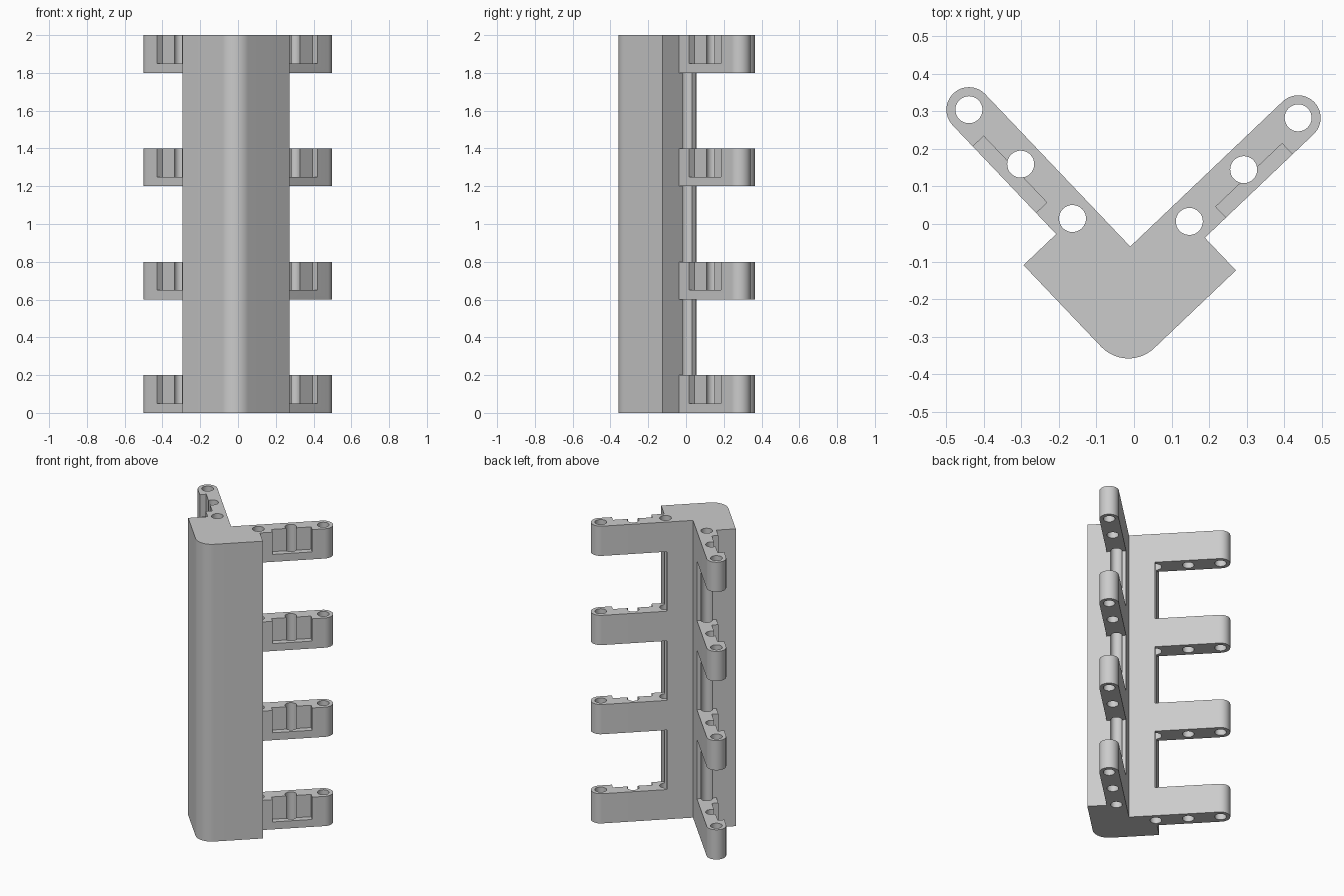
import bpy, bmesh, math
from mathutils import Matrix

if "Cube" in bpy.data.objects:
    bpy.data.objects.remove(bpy.data.objects["Cube"])

# Working frame: inner corner at the origin, one arm along +u, the other along +v
ANGLE = math.atan2(0.689, 0.724)
FRAME = Matrix.Translation((-0.01, -0.06, 0)) @ Matrix.Rotation(ANGLE, 4, 'Z')
THICK = 0.12          # arm width
EDGE = 0.16           # end of the corner post along each arm
REACH = 0.56          # centre of the rounded arm tip

grey = bpy.data.materials.new("light grey")
grey.diffuse_color = (0.6, 0.6, 0.6, 1)
grey.use_nodes = True
grey.node_tree.nodes["Principled BSDF"].inputs["Base Color"].default_value = grey.diffuse_color


def arc(cx, cy, r, a0, a1, n):
    """Points along an arc, angles in degrees."""
    return [(cx + r * math.cos(math.radians(a0 + (a1 - a0) * i / n)),
             cy + r * math.sin(math.radians(a0 + (a1 - a0) * i / n))) for i in range(n + 1)]


def prism(name, outline, z0, z1, swap=False):
    """Extrude an outline upwards; swap mirrors it onto the other arm."""
    if swap:
        outline = [(y, x) for x, y in outline]
    bm = bmesh.new()
    face = bm.faces.new([bm.verts.new((x, y, z0)) for x, y in outline])
    top = bmesh.ops.extrude_face_region(bm, geom=[face])["geom"]
    bmesh.ops.translate(bm, vec=(0, 0, z1 - z0),
                        verts=[v for v in top if isinstance(v, bmesh.types.BMVert)])
    bmesh.ops.recalc_face_normals(bm, faces=bm.faces)
    mesh = bpy.data.meshes.new(name)
    bm.to_mesh(mesh)
    bm.free()
    mesh.materials.append(grey)
    obj = bpy.data.objects.new(name, mesh)
    bpy.context.collection.objects.link(obj)
    return obj


def combine(target, tool, operation):
    """Apply a boolean and discard the tool object."""
    bpy.context.view_layer.objects.active = target
    mod = target.modifiers.new("combine", 'BOOLEAN')
    mod.operation, mod.solver, mod.object = operation, 'EXACT', tool
    bpy.ops.object.modifier_apply(modifier=mod.name)
    bpy.data.objects.remove(tool)


# Corner post with a rounded outer edge
post = [(0, 0), (0, EDGE), (-0.24, EDGE)] + arc(-0.14, -0.14, 0.1, 180, 270, 16) \
    + [(EDGE, -0.24), (EDGE, 0)]
bracket = prism("corner_bracket", post, 0, 2)

# Round-ended arms, four levels on both sides
arm = [(0, 0), (0, -THICK)] + arc(REACH, -THICK / 2, THICK / 2, -90, 90, 24)
pocket = [(0.238, -0.2), (0.482, -0.2), (0.482, -0.08), (0.238, -0.08)]
levels = (0, 0.6, 1.2, 1.8)
for swap in (False, True):
    for z in levels:
        combine(bracket, prism("arm", arm, z, z + 0.2, swap), 'UNION')

# Open-topped pockets on the outer side of each arm
for swap in (False, True):
    for z in levels:
        combine(bracket, prism("pocket_cutter", pocket, z + 0.05, z + 0.2 + (0.05), swap),
                'DIFFERENCE')

# Vertical pin holes through every level
for swap in (False, True):
    for u in (EDGE, 0.36, REACH):
        hole = arc(u, -THICK / 2, 0.036, 0, 360, 32)[:-1]
        combine(bracket, prism("hole_cutter", hole, -0.1, 2.1, swap), 'DIFFERENCE')

# Place in the final frame and keep only the curved walls smooth
bracket.data.transform(FRAME)
bpy.ops.object.select_all(action='DESELECT')
bracket.select_set(True)
bpy.context.view_layer.objects.active = bracket
bpy.ops.object.shade_smooth_by_angle(angle=math.radians(30))
